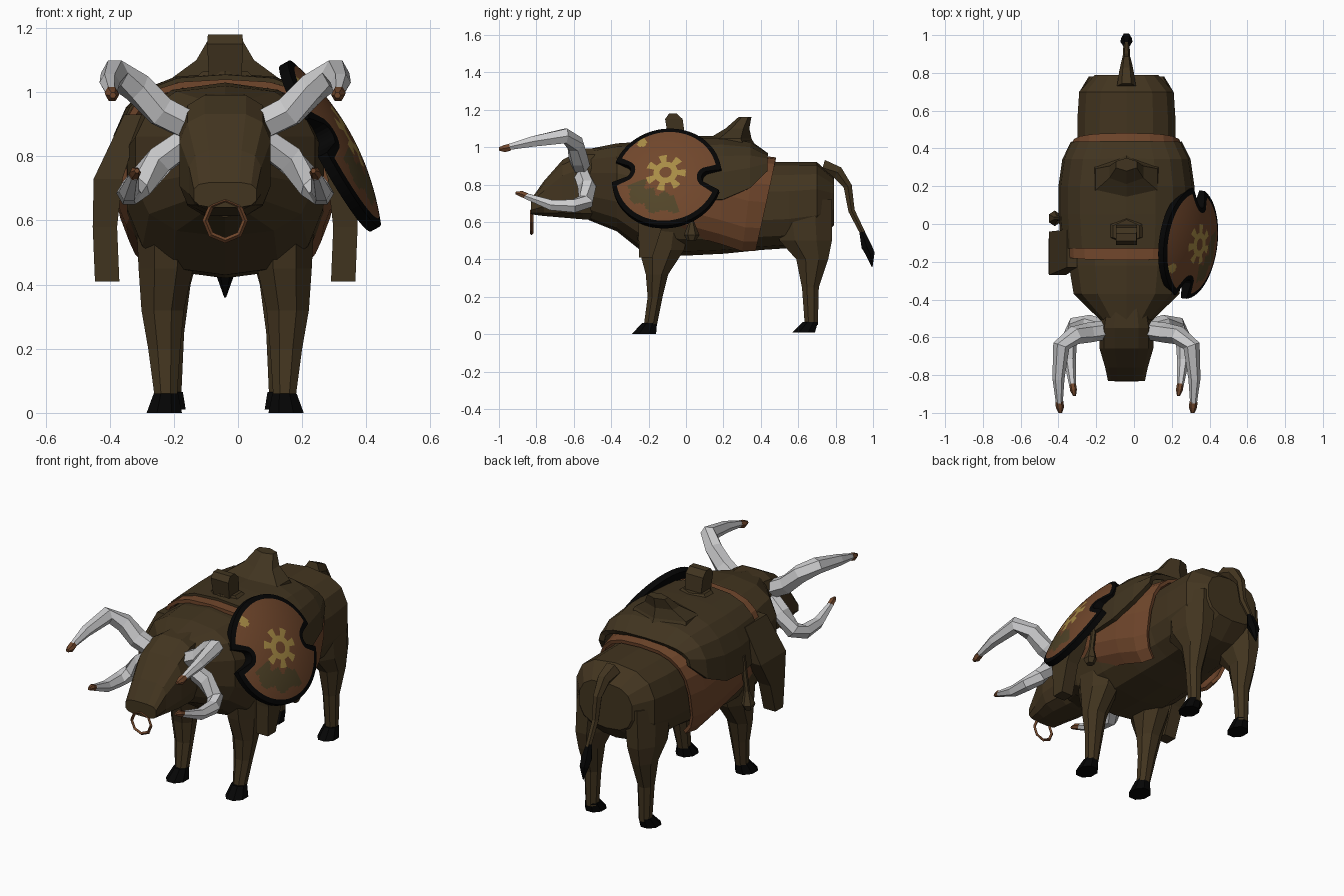
import bpy, bmesh, math
from mathutils import Vector

cube = bpy.data.objects.get("Cube")
if cube:
    bpy.data.objects.remove(cube, do_unlink=True)

CX = -0.04  # centre line of the animal


def material(name, rgb):
    m = bpy.data.materials.new(name)
    m.use_nodes = True
    m.diffuse_color = (*rgb, 1)
    bsdf = m.node_tree.nodes["Principled BSDF"]
    bsdf.inputs["Base Color"].default_value = (*rgb, 1)
    bsdf.inputs["Roughness"].default_value = 0.9
    return m


HIDE = material("dark_brown_hide", (0.055, 0.035, 0.014))
LEATHER = material("saddle_brown", (0.052, 0.034, 0.014))
RUST = material("rust_cloth", (0.165, 0.063, 0.025))
BLACK = material("black", (0.0015, 0.0015, 0.0015))
IVORY = material("pale_horn", (0.6, 0.6, 0.61))
GOLD = material("gold_paint", (0.39, 0.26, 0.06))
OLIVE = material("olive_paint", (0.085, 0.06, 0.022))


def finish(bm, name, mats):
    bmesh.ops.recalc_face_normals(bm, faces=bm.faces)
    me = bpy.data.meshes.new(name)
    bm.to_mesh(me)
    bm.free()
    ob = bpy.data.objects.new(name, me)
    for m in mats:
        me.materials.append(m)
    bpy.context.collection.objects.link(ob)
    return ob


def loft(name, rings, mat, closed=True):
    """Skin a list of point rings; closed rings get end caps."""
    bm = bmesh.new()
    vs = [[bm.verts.new(p) for p in r] for r in rings]
    n = len(vs[0])
    for a, b in zip(vs, vs[1:]):
        for i in range(n if closed else n - 1):
            j = (i + 1) % n
            bm.faces.new((a[i], a[j], b[j], b[i]))
    if closed:
        bm.faces.new(vs[0])
        bm.faces.new(vs[-1])
    return finish(bm, name, [mat])


def spow(v, p):
    return math.copysign(abs(v) ** p, v)


def trunk(name, rows, mat, p, n=14):
    """Rows along y: (y, bottom, top, half width)."""
    rings = []
    for y, zb, zt, hw in rows:
        angs = [math.tau * (i + 0.5) / n for i in range(n)]
        rings.append([(CX + hw * spow(math.cos(a), p), y,
                       (zb + zt) / 2 + (zt - zb) / 2 * spow(math.sin(a), p)) for a in angs])
    return loft(name, rings, mat)


def arch(name, rows, mat, p=0.7, n=12, thick=0.02, tuck=0):
    """Draped shell, rows along y: (y, hem, top, half width, hem shift in y).
    A tuck angle curls the hem inwards below the widest line."""
    low = -spow(math.sin(tuck), p)
    rings = []
    for y, zb, zt, hw, dy in rows:
        ring = []
        for i in range(n + 1):
            a = -tuck + (math.pi + 2 * tuck) * i / n
            s = (spow(math.sin(a), p) - low) / (1 - low) if 0 < i < n else 0
            ring.append((CX + hw * spow(math.cos(a), p), y + dy * (1 - s), zb + (zt - zb) * s))
        rings.append(ring)
    ob = loft(name, rings, mat, closed=False)
    mod = ob.modifiers.new("thickness", "SOLIDIFY")
    mod.thickness = thick
    mod.offset = 0
    return ob


def column(name, rows, mat, side=0, n=8):
    """Rows along z: (z, x offset, y, x radius, y radius)."""
    k = 1 / math.cos(math.pi / n)
    rings = []
    for z, off, y, rx, ry in rows:
        angs = [math.tau * (i + 0.5) / n for i in range(n)]
        rings.append([(CX + side * off + k * rx * math.cos(a), y + k * ry * math.sin(a), z)
                      for a in angs])
    return loft(name, rings, mat)


def tube(name, pts, mat, side=1, n=6):
    """Sweep along points: (x offset, y, z, radius)."""
    path = [Vector((CX + side * x, y, z)) for x, y, z, r in pts]
    rings = []
    for i, c in enumerate(path):
        t = path[min(i + 1, len(path) - 1)] - path[max(i - 1, 0)]
        q = t.to_track_quat('Z', 'Y')
        rings.append([c + q @ Vector((math.cos(math.tau * k / n), math.sin(math.tau * k / n), 0))
                      * pts[i][3] for k in range(n)])
    return loft(name, rings, mat)


# Body and head
trunk("body", [(-0.52, .61, .99, .13), (-0.37, .55, 1.02, .285), (-0.22, .43, 1.03, .31),
               (0, .42, 1.01, .315), (.2, .43, .97, .30), (.4, .45, .92, .265), (.55, .46, .92, .265),
               (.7, .49, .92, .255), (.79, .58, .84, .17)], HIDE, 0.75)
trunk("head", [(-0.42, .61, 1.0, .12), (-0.55, .61, .995, .145), (-0.66, .62, .935, .145),
               (-0.76, .63, .82, .115), (-0.83, .64, .72, .10)], HIDE, 0.6, 12)

# Legs, hooves, horns and saddle flaps on both sides
for s, tag in ((1, "left"), (-1, "right")):
    column(f"front_leg_{tag}", [(.05, .185, -.19, .035, .035), (.2, .19, -.165, .05, .04),
                                (.32, .195, -.155, .066, .06), (.45, .185, -.13, .085, .12),
                                (.65, .18, -.12, .1, .16)], HIDE, s)
    column(f"front_hoof_{tag}", [(0, .19, -.225, .055, .065), (.06, .185, -.195, .038, .04)], BLACK, s)
    column(f"hind_leg_{tag}", [(.05, .17, .67, .033, .035), (.25, .17, .665, .042, .045),
                               (.4, .17, .675, .062, .085), (.5, .165, .64, .085, .14),
                               (.72, .15, .62, .1, .16)], HIDE, s)
    column(f"hind_hoof_{tag}", [(.01, .175, .63, .052, .06), (.065, .17, .665, .038, .04)], BLACK, s)

    tube(f"upper_horn_{tag}", [(.10, -.56, .89, .05), (.20, -.575, .94, .053), (.275, -.59, 1.015, .05),
                               (.345, -.645, 1.06, .045), (.36, -.82, 1.03, .032),
                               (.355, -.95, 1.0, .018)], IVORY, s)
    tube(f"upper_horn_tip_{tag}", [(.355, -.94, 1.0, .021), (.352, -.97, .992, .022),
                                   (.35, -1.0, .99, .01)], RUST, s)
    tube(f"lower_horn_{tag}", [(.10, -.56, .86, .045), (.20, -.53, .79, .05), (.27, -.535, .71, .045),
                               (.30, -.60, .685, .04), (.30, -.72, .69, .032),
                               (.285, -.86, .74, .017)], IVORY, s)
    tube(f"lower_horn_tip_{tag}", [(.285, -.85, .738, .018), (.28, -.88, .75, .018),
                                   (.275, -.91, .755, .008)], RUST, s)

    column(f"saddle_flap_{tag}", [(.41, .368, -.215, .038, .035), (.58, .375, -.19, .038, .065),
                                  (.73, .365, -.155, .045, .115), (.93, .285, -.13, .03, .10)],
           LEATHER, s, 4)
    column(f"stirrup_{tag}", [(.5, .38, .03, .02, .02), (.53, .38, .03, .03, .036),
                              (.6, .37, .03, .015, .012), (.8, .345, .03, .012, .012)], LEATHER, s, 6)

# Tail and tuft
tube("tail", [(0, .73, .89, .05), (0, .81, .865, .038), (0, .865, .79, .026), (0, .885, .66, .02),
              (0, .95, .53, .016)], HIDE)
tube("tail_tuft", [(0, .94, .55, .016), (0, .965, .47, .032), (0, .985, .43, .028),
                   (0, .995, .36, .003)], BLACK)

# Blanket and saddle
arch("blanket", [(-.19, .58, 1.03, .32, .05), (0, .54, 1.03, .335, 0), (.2, .49, .985, .325, -.02),
                 (.36, .45, .95, .305, -.06), (.48, .45, .935, .28, -.11)], RUST, n=16, tuck=.85)
arch("saddle", [(-.13, .74, 1.04, .33, 0), (.05, .71, 1.045, .345, 0), (.2, .72, 1.045, .345, 0),
                (.34, .78, 1.02, .325, 0), (.43, .87, .955, .28, 0)], LEATHER, n=10, thick=.03)
column("cantle", [(.94, 0, .26, .19, .13), (1.045, 0, .235, .165, .1), (1.1, 0, .275, .09, .055),
                  (1.16, 0, .315, .055, .03)], LEATHER, 0, 6)
column("pommel_base", [(.97, 0, -.01, .17, .1), (1.065, 0, -.04, .07, .055)], LEATHER, 0, 6)
column("pommel", [(1.02, 0, -.045, .05, .045), (1.15, 0, -.065, .056, .047),
                  (1.18, 0, -.07, .054, .02)], LEATHER, 0, 4)

# Nose ring
bpy.ops.mesh.primitive_torus_add(major_segments=8, minor_segments=4, major_radius=.062,
                                 minor_radius=.009, location=(CX, -.825, .6),
                                 rotation=(math.pi / 2, 0, 0))
ring = bpy.context.object
ring.name = "nose_ring"
ring.data.materials.append(RUST)

# Shield: tilted domed disc with two round notches and a painted face
RADIUS, RIM = .295, .025


def outline(a, inset):
    """Edge distance along angle a, kept an inset away from rim and notches."""
    dist, notch = .235, .042 + inset
    for axis in (math.pi - .1, -.06):
        across = dist * math.sin(a - axis)
        along = dist * math.cos(a - axis)
        if along > 0 and abs(across) < notch:
            return along - math.sqrt(notch ** 2 - across ** 2)
    return RADIUS - inset


def paint(u, v):
    r, a = math.hypot(u, v), math.atan2(v, u)
    if .036 < r < .062 or (.062 < r < .112 and math.cos(7 * a) > .1):
        return 1
    if math.hypot(u + .14, v - .2) < .026:
        return 1
    if .125 < r + .015 * math.sin(11 * a) < .225 and -2.85 < a < -1.2:
        return 2
    return 0


centre = Vector((.292, -.102, .835))
u_axis = Vector((.13, 1, 0)).normalized()
normal = u_axis.cross(Vector((-.48, 0, .877))).normalized()
v_axis = normal.cross(u_axis)
SEG, RINGS = 120, 24
bm = bmesh.new()
loops, flat = [], {}
for k in range(RINGS + 3):
    loop = []
    for i in range(SEG):
        a = math.tau * i / SEG
        r = outline(a, RIM if k > 1 else 0)
        if k > 2:
            r = min(r, (RADIUS - RIM) * (1 - (k - 2) / (RINGS + 1)))
        h = -.022 if k == 0 else .01 + .055 * (1 - (r / RADIUS) ** 2)
        u, v = r * math.cos(a), r * math.sin(a)
        vert = bm.verts.new(centre + u_axis * u + v_axis * v + normal * h)
        flat[vert] = (u, v)
        loop.append(vert)
    loops.append(loop)
for k, (a, b) in enumerate(zip(loops, loops[1:])):
    for i in range(SEG):
        j = (i + 1) % SEG
        f = bm.faces.new((a[i], a[j], b[j], b[i]))
        u = sum(flat[x][0] for x in f.verts) / 4
        v = sum(flat[x][1] for x in f.verts) / 4
        f.material_index = 3 if k < 2 else paint(u, v)
bm.faces.new(loops[-1])
bm.faces.new(loops[0]).material_index = 3
bmesh.ops.remove_doubles(bm, verts=bm.verts, dist=1e-5)
finish(bm, "shield", [RUST, GOLD, OLIVE, BLACK])
